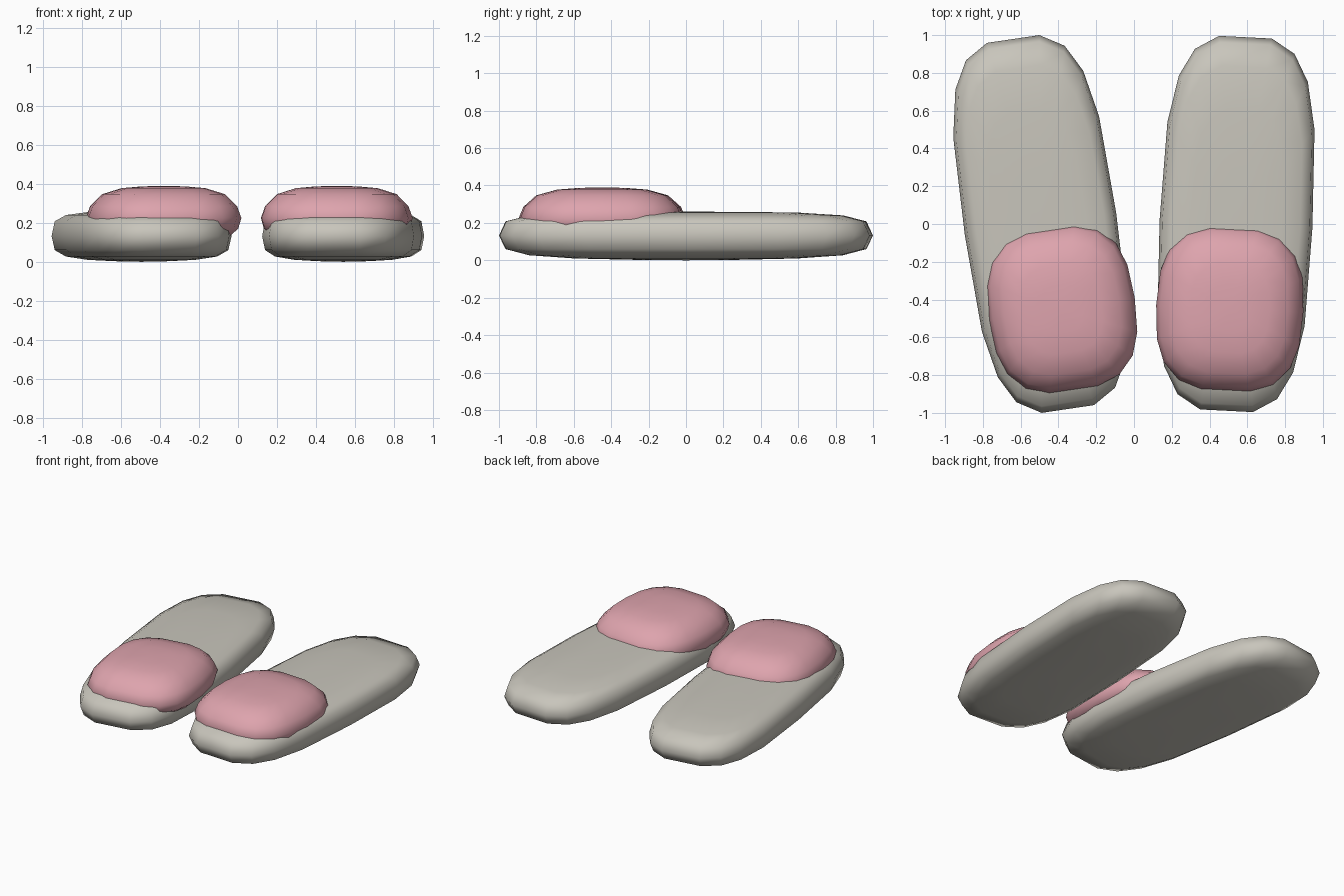
import bpy
import bmesh
import math

default = bpy.data.objects.get("Cube")
if default:
    bpy.data.objects.remove(default, do_unlink=True)


def make_material(name, rgb):
    mat = bpy.data.materials.new(name)
    mat.use_nodes = True
    color = (*rgb, 1.0)
    mat.diffuse_color = color
    shader = mat.node_tree.nodes["Principled BSDF"]
    shader.inputs["Base Color"].default_value = color
    shader.inputs["Roughness"].default_value = 0.8
    return mat


def mirror_quadrant(quarter):
    """Turn a quarter outline, side to end, into a full closed outline."""
    half = quarter + [(-x, y) for x, y in reversed(quarter)]
    return half + [(-x, -y) for x, y in half[1:-1]]


def make_cushion(name, quarter, levels, bottom, top, mat, location, degrees):
    """Loft a rounded pad through scaled copies of one outline."""
    outline = mirror_quadrant(quarter)
    count = len(outline)
    bm = bmesh.new()
    rings = [[bm.verts.new((x * s, y * s, z)) for x, y in outline]
             for z, s in levels]
    low = bm.verts.new((0, 0, bottom))
    high = bm.verts.new((0, 0, top))
    for i in range(count):
        j = (i + 1) % count
        for a, b in zip(rings, rings[1:]):
            bm.faces.new((a[i], a[j], b[j], b[i]))
        bm.faces.new((low, rings[0][j], rings[0][i]))
        bm.faces.new((high, rings[-1][i], rings[-1][j]))
    bmesh.ops.recalc_face_normals(bm, faces=bm.faces)
    for face in bm.faces:
        face.smooth = True
    mesh = bpy.data.meshes.new(name)
    bm.to_mesh(mesh)
    bm.free()
    mesh.materials.append(mat)
    obj = bpy.data.objects.new(name, mesh)
    obj.location = (*location, 0)
    obj.rotation_euler.z = math.radians(degrees)
    bpy.context.collection.objects.link(obj)
    return obj


sole_mat = make_material("warm grey", (0.58, 0.56, 0.50))
strap_mat = make_material("soft pink", (0.73, 0.37, 0.42))

# Quarter outlines from the widest side to the rounded end
sole_quarter = [(0.405, 0), (0.39, 0.52), (0.342, 0.77),
                (0.264, 0.915), (0.14, 0.99)]
strap_quarter = [(0.39, 0), (0.377, 0.18), (0.335, 0.3),
                 (0.25, 0.39), (0.13, 0.432)]

# Height and outline scale of each ring, bottom to top
sole_levels = [(0.003, 0.3), (0.01, 0.6), (0.027, 0.84), (0.06, 0.965),
               (0.132, 1), (0.208, 0.965), (0.24, 0.84), (0.255, 0.6),
               (0.259, 0.3)]
strap_levels = [(0.135, 0.86), (0.17, 0.96), (0.225, 1), (0.285, 0.945),
                (0.347, 0.79), (0.378, 0.54), (0.387, 0.28)]

# Each slipper: side, sole centre, strap centre, turn
slippers = [("left", (0.54, 0), (0.507, -0.448), -2.9),
            ("right", (-0.495, 0), (-0.382, -0.448), 8.4)]
for side, sole_at, strap_at, turn in slippers:
    make_cushion(side + "_sole", sole_quarter, sole_levels, 0, 0.26,
                 sole_mat, sole_at, turn)
    make_cushion(side + "_strap", strap_quarter, strap_levels, 0.12, 0.39,
                 strap_mat, strap_at, turn)
